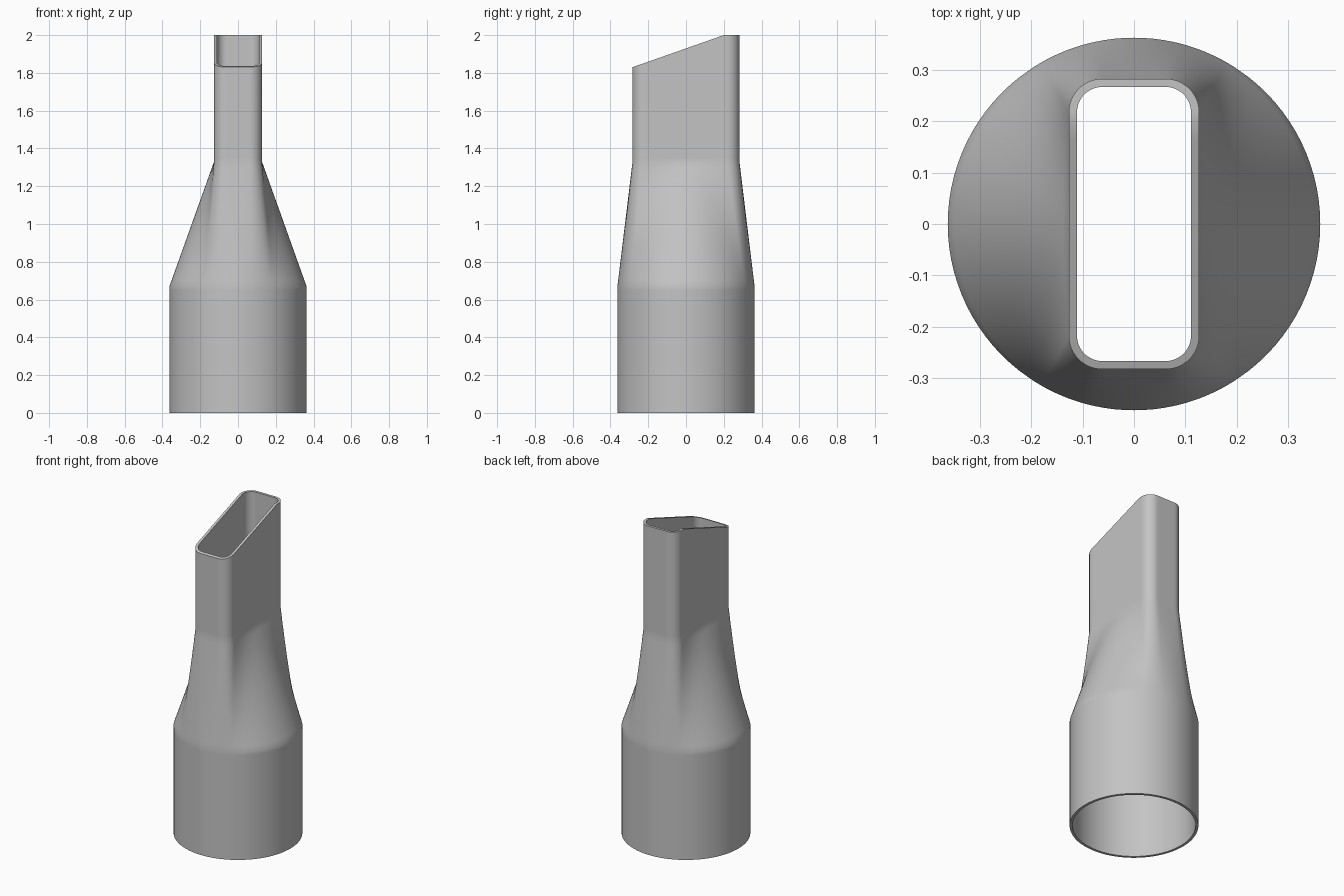
import bpy
import bmesh
from math import atan2, cos, hypot, pi, radians, sin, tan

cube = bpy.data.objects.get("Cube")
if cube:
    bpy.data.objects.remove(cube, do_unlink=True)

RADIUS, HALF_X, HALF_Y, CORNER, WALL = 0.363, 0.127, 0.283, 0.065, 0.016
SHOULDER, NECK, TIP_LOW, TIP_HIGH, TIP_FLAT_Y = 0.67, 1.33, 1.83, 2.0, 0.2
LOFT_ROWS = 20


def quarter_slot(inset):
    """Rounded slot outline from the +x axis to the +y axis."""
    hx, hy, r = HALF_X - inset, HALF_Y - inset, CORNER - inset
    cx, cy = hx - r, hy - r
    side = atan2(cy, HALF_X)
    end = atan2(cx, HALF_Y)
    pts = [(hx, HALF_X * tan(side * i / 16)) for i in range(15)]
    pts.append((hx, TIP_FLAT_Y))
    pts += [(cx + r * cos(pi / 2 * i / 12), cy + r * sin(pi / 2 * i / 12)) for i in range(13)]
    pts += [(HALF_Y * tan(end * (1 - i / 4)), hy) for i in range(1, 5)]
    return pts


def slot(inset):
    """Whole outline, mirrored from one quarter."""
    q = quarter_slot(inset)
    half = q + [(-x, y) for x, y in reversed(q[:-1])]
    return half + [(-x, -y) for x, y in half[1:-1]]


def tip_height(y):
    slope = (TIP_HIGH - TIP_LOW) / (TIP_FLAT_Y + HALF_Y)
    return min(TIP_HIGH, TIP_LOW + (y + HALF_Y) * slope)


def wall_rings(bm, inset):
    """Rings of one wall surface, from the round base to the slanted tip."""
    outline = slot(inset)
    r = RADIUS - inset
    circle = [(r * x / hypot(x, y), r * y / hypot(x, y)) for x, y in outline]
    rings = []

    def add(t, height):
        ring = []
        for (ax, ay), (bx, by) in zip(circle, outline):
            x, y = ax + (bx - ax) * t, ay + (by - ay) * t
            ring.append(bm.verts.new((x, y, height(y))))
        rings.append(ring)

    for z in (0, SHOULDER - 0.02):
        add(0, lambda y: z)
    for i in range(LOFT_ROWS + 1):
        t = i / LOFT_ROWS
        add(t, lambda y: SHOULDER + (NECK - SHOULDER) * t)
    add(1, lambda y: NECK + 0.02)
    add(1, tip_height)
    return rings


# Hollow nozzle: outer wall, tip rim, inner wall and base rim in one closed loop
bm = bmesh.new()
rings = wall_rings(bm, 0) + wall_rings(bm, WALL)[::-1]
for low, high in zip(rings, rings[1:] + rings[:1]):
    n = len(low)
    for i in range(n):
        j = (i + 1) % n
        bm.faces.new((low[i], low[j], high[j], high[i]))
bmesh.ops.recalc_face_normals(bm, faces=bm.faces)
mesh = bpy.data.meshes.new("nozzle")
bm.to_mesh(mesh)
bm.free()
nozzle = bpy.data.objects.new("nozzle", mesh)
bpy.context.collection.objects.link(nozzle)

# Grey plastic
grey = bpy.data.materials.new("grey plastic")
grey.use_nodes = True
colour = (0.55, 0.55, 0.55, 1)
grey.diffuse_color = colour
grey.node_tree.nodes["Principled BSDF"].inputs["Base Color"].default_value = colour
mesh.materials.append(grey)

bpy.ops.object.select_all(action="DESELECT")
nozzle.select_set(True)
bpy.context.view_layer.objects.active = nozzle
bpy.ops.object.shade_smooth_by_angle(angle=radians(35))
